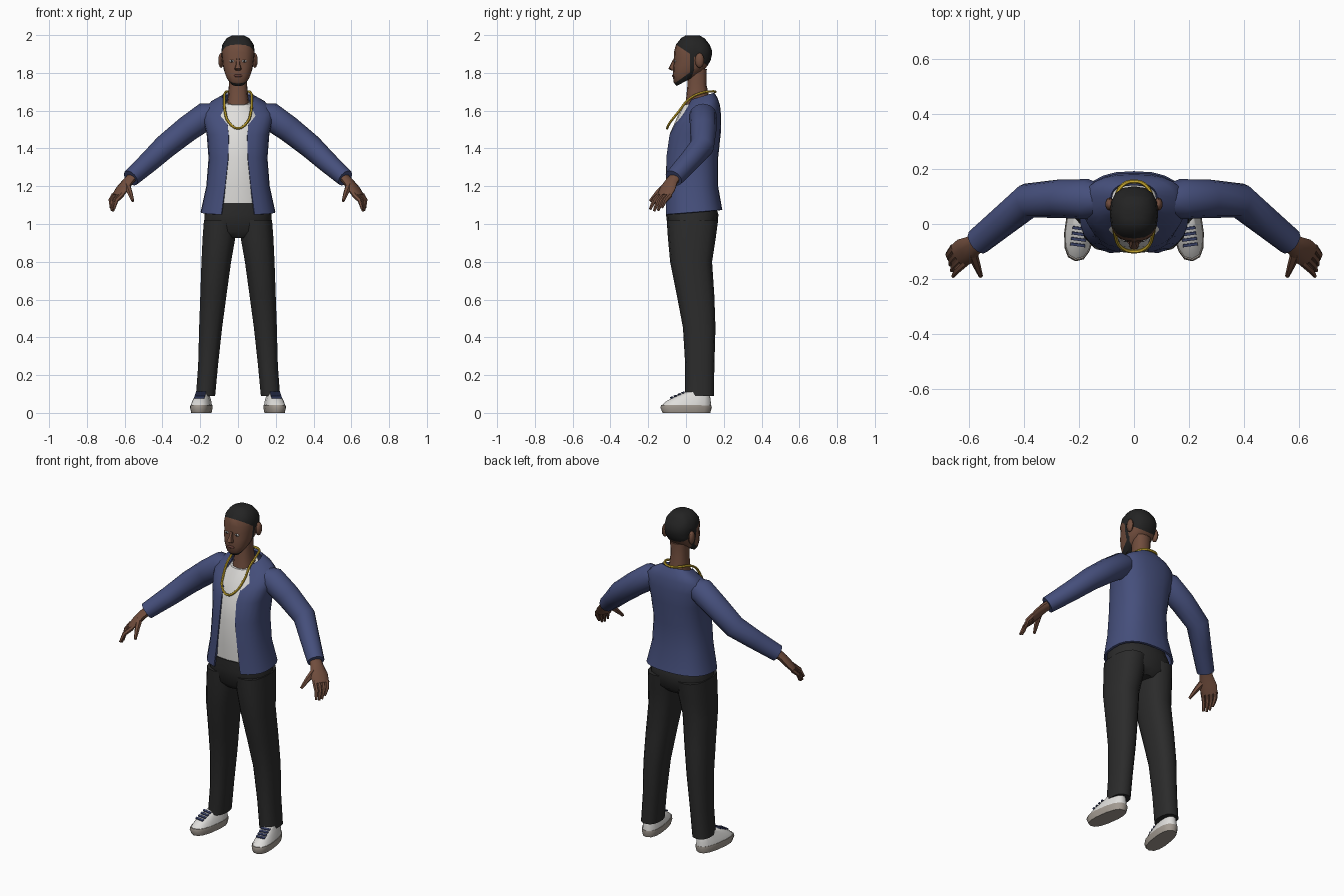
import bpy, bmesh, math
from mathutils import Vector

if "Cube" in bpy.data.objects:
    bpy.data.objects.remove(bpy.data.objects["Cube"])

def material(name, rgb):
    m = bpy.data.materials.new(name)
    m.diffuse_color = (*rgb, 1)
    m.use_nodes = True
    m.node_tree.nodes["Principled BSDF"].inputs["Base Color"].default_value = m.diffuse_color
    return m

NAVY = material("navy cloth", (0.060, 0.078, 0.200))
WHITE = material("white", (0.74, 0.73, 0.71))
SKIN = material("brown skin", (0.165, 0.075, 0.047))
HAIR = material("black hair", (0.017, 0.017, 0.017))
PANTS = material("charcoal cloth", (0.024, 0.024, 0.024))
GOLD = material("gold", (0.62, 0.42, 0.03))
SOLE = material("grey rubber", (0.36, 0.32, 0.28))
LIP = material("lips", (0.12, 0.045, 0.035))

def ring(w, yf, zf, yb, zb, n=16, opening=0, cx=0, p=0.8):
    """Rounded horizontal section, front to back, optionally open at the front."""
    t0 = math.asin((opening / w) ** (1 / p)) if opening else 0
    pts = []
    for i in range(n + (1 if opening else 0)):
        t = t0 + (2 * math.pi - 2 * t0) * i / n
        s, c = math.sin(t), -math.cos(t)
        x = cx + w * math.copysign(abs(s) ** p, s)
        f = 0.5 + 0.5 * math.copysign(abs(c) ** p, c)
        pts.append((x, yf + (yb - yf) * f, zf + (zb - zf) * f))
    return pts

def loft(name, rings, mats, closed=True, mirror=False):
    """Skin a list of equal-length rings; closed lofts get end caps."""
    bm = bmesh.new()
    vs = [[bm.verts.new(p) for p in r] for r in rings]
    n = len(vs[0])
    for a, b in zip(vs, vs[1:]):
        for j in range(n if closed else n - 1):
            k = (j + 1) % n
            bm.faces.new((a[j], a[k], b[k], b[j]))
    if closed:
        bm.faces.new(vs[0][::-1])
        bm.faces.new(vs[-1])
        bmesh.ops.recalc_face_normals(bm, faces=bm.faces)
    me = bpy.data.meshes.new(name)
    bm.to_mesh(me)
    bm.free()
    for m in mats:
        me.materials.append(m)
    ob = bpy.data.objects.new(name, me)
    bpy.context.collection.objects.link(ob)
    if mirror:
        ob.modifiers.new("mirror", 'MIRROR').use_mirror_merge = False
    return ob

def tube(name, pts, radii, wide, mat, sides=10):
    """Mirrored limb along a path; radii are (along wide axis, across it)."""
    pts = [Vector(p) for p in pts]
    rings = []
    for i, p in enumerate(pts):
        d = (pts[min(i + 1, len(pts) - 1)] - pts[max(i - 1, 0)]).normalized()
        u = Vector(wide)
        u = (u - d * u.dot(d)).normalized()
        v = d.cross(u)
        a, b = radii[i]
        rings.append([p + u * a * math.cos(2 * math.pi * k / sides)
                      + v * b * math.sin(2 * math.pi * k / sides) for k in range(sides)])
    return loft(name, rings, [mat], mirror=True)

def ball(name, loc, scale, mat, mirror=False):
    bm = bmesh.new()
    bmesh.ops.create_uvsphere(bm, u_segments=10, v_segments=6, radius=1)
    for v in bm.verts:
        v.co = Vector([l + c * s for l, c, s in zip(loc, v.co, scale)])
    me = bpy.data.meshes.new(name)
    bm.to_mesh(me)
    bm.free()
    me.materials.append(mat)
    ob = bpy.data.objects.new(name, me)
    bpy.context.collection.objects.link(ob)
    if mirror:
        ob.modifiers.new("mirror", 'MIRROR').use_mirror_merge = False

# Head: tilted rings from chin to crown
head = loft("head", [ring(w, yf, zf, yb, zb) for yf, zf, yb, zb, w in [
    (-0.050, 1.730, 0.06, 1.790, 0.042), (-0.066, 1.750, 0.10, 1.820, 0.062),
    (-0.069, 1.785, 0.115, 1.840, 0.074), (-0.069, 1.830, 0.130, 1.865, 0.082),
    (-0.062, 1.870, 0.137, 1.895, 0.086), (-0.064, 1.910, 0.137, 1.920, 0.088),
    (-0.053, 1.950, 0.125, 1.950, 0.083), (-0.025, 1.985, 0.10, 1.982, 0.060),
    (0.000, 1.999, 0.07, 1.999, 0.030)]], [SKIN, HAIR])

# Hairline, beard and sideburns are cut into the head along planes
CUTS = {"hair": ((0, 0.03, 1.895), (0, 0.67, 1)), "jaw": ((0, 0.045, 1.82), (0, -0.72, 1)),
        "cheek": ((0, 0.045, 1.82), (0, 1, -0.36)),
        "burn_a": ((0, 0.022, 1.8), (0, 1, 0)), "burn_b": ((0, 0.042, 1.8), (0, 1, 0))}
bm = bmesh.new()
bm.from_mesh(head.data)
for co, no in CUTS.values():
    bmesh.ops.bisect_plane(bm, geom=bm.verts[:] + bm.edges[:] + bm.faces[:],
                           plane_co=co, plane_no=no, dist=1e-5)
for f in bm.faces:
    c = f.calc_center_median()
    above = {k: (c - Vector(co)).dot(Vector(no)) > 0 for k, (co, no) in CUTS.items()}
    beard = not above["jaw"] and not above["cheek"]
    burn = above["burn_a"] and not above["burn_b"] and c.z > 1.80
    f.material_index = int(above["hair"] or beard or burn)
bm.to_mesh(head.data)
bm.free()

# Face details
loft("nose", [ring(w, yf, z, -0.05, z, 8) for z, w, yf in [
    (1.812, 0.013, -0.076), (1.822, 0.019, -0.094), (1.845, 0.011, -0.082),
    (1.875, 0.008, -0.066)]], [SKIN])
ball("ear", (0.089, 0.072, 1.866), (0.016, 0.024, 0.040), SKIN, True)
ball("eye", (0.033, -0.057, 1.862), (0.014, 0.006, 0.007), WHITE, True)
ball("iris", (0.033, -0.061, 1.862), (0.006, 0.004, 0.006), HAIR, True)
ball("mouth", (0, -0.067, 1.785), (0.024, 0.008, 0.008), LIP)

# Neck
loft("neck", [ring(w, yf, z, yb, z, 12) for z, w, yf, yb in [
    (1.58, 0.070, -0.01, 0.13), (1.66, 0.055, 0.000, 0.125),
    (1.74, 0.048, 0.008, 0.108), (1.82, 0.050, 0.010, 0.110)]], [SKIN])

# Shirt
loft("shirt", [ring(w, yf, zf, yb, zb) for zf, zb, w, yf, yb in [
    (1.07, 1.07, 0.150, -0.098, 0.130), (1.20, 1.20, 0.142, -0.106, 0.140),
    (1.35, 1.35, 0.135, -0.104, 0.145), (1.48, 1.48, 0.140, -0.085, 0.155),
    (1.57, 1.58, 0.125, -0.045, 0.155), (1.63, 1.66, 0.070, -0.012, 0.135)]], [WHITE])

# Open jacket body with cloth thickness
jacket = loft("jacket_body", [ring(w, yf, zf, yb, zb, 22, op) for zf, zb, w, yf, yb, op in [
    (1.05, 1.075, 0.198, -0.114, 0.192, 0.088), (1.20, 1.20, 0.168, -0.110, 0.170, 0.068),
    (1.35, 1.35, 0.156, -0.108, 0.170, 0.052), (1.47, 1.48, 0.166, -0.090, 0.184, 0.050),
    (1.53, 1.57, 0.184, -0.060, 0.186, 0.055), (1.57, 1.63, 0.185, -0.030, 0.180, 0.068),
    (1.615, 1.665, 0.148, 0.000, 0.168, 0.074), (1.655, 1.695, 0.086, 0.015, 0.150, 0.062)]],
    [NAVY], closed=False)
solid = jacket.modifiers.new("thickness", 'SOLIDIFY')
solid.thickness, solid.offset = 0.012, -1

# Sleeves
tube("sleeve", [(0.11, 0.09, 1.60), (0.165, 0.09, 1.575), (0.27, 0.092, 1.502),
                (0.385, 0.085, 1.410), (0.47, 0.015, 1.330), (0.568, -0.065, 1.243)],
     [(0.05, 0.04), (0.073, 0.073), (0.070, 0.069), (0.064, 0.064), (0.056, 0.056),
      (0.050, 0.047)], (0, 1, 0), NAVY, 12)

# Hands: flattened palm, four fingers and a thumb
WIDE = Vector((0.62, 0.78, -0.05))
tube("palm", [(0.55, -0.05, 1.258), (0.585, -0.078, 1.222), (0.613, -0.098, 1.185),
              (0.640, -0.117, 1.148)],
     [(0.032, 0.026), (0.038, 0.024), (0.050, 0.022), (0.046, 0.015)], WIDE, SKIN)
knuckle = Vector((0.634, -0.112, 1.156))
for i in range(4):
    s = i / 3
    base = knuckle + WIDE * (-0.036 + 0.072 * s)
    tip = Vector((0.658, -0.190, 1.078)).lerp(Vector((0.672, -0.128, 1.085)), s)
    tip.z -= 0.014 * math.sin(math.pi * s)
    mid = (base + tip) / 2 + Vector((0.010, -0.004, 0.006))
    tube("finger", [base, mid, tip], [(0.013, 0.014), (0.012, 0.012), (0.007, 0.007)],
         WIDE, SKIN, 6)
tube("thumb", [(0.588, -0.105, 1.205), (0.572, -0.150, 1.165), (0.557, -0.190, 1.122)],
     [(0.020, 0.018), (0.015, 0.014), (0.008, 0.008)], WIDE, SKIN, 6)

# Trousers: hips and two legs
loft("hips", [ring(w, yf, z, yb, z) for z, w, yf, yb in [
    (0.925, 0.130, -0.06, 0.125), (0.96, 0.180, -0.093, 0.160), (1.05, 0.178, -0.106, 0.172),
    (1.112, 0.160, -0.107, 0.150)]], [PANTS])
loft("leg", [ring((o - i) / 2, yf, z, yb, z, 14, cx=(o + i) / 2) for z, i, o, yf, yb in [
    (0.09, 0.120, 0.224, -0.004, 0.148), (0.25, 0.105, 0.212, -0.004, 0.150),
    (0.45, 0.083, 0.207, -0.016, 0.156), (0.62, 0.060, 0.201, -0.048, 0.150),
    (0.80, 0.035, 0.195, -0.084, 0.138), (0.93, 0.012, 0.189, -0.096, 0.158),
    (1.02, 0.005, 0.182, -0.102, 0.170)]], [PANTS], mirror=True)

# Shoes, turned slightly outward
def turned(pts):
    a, out = math.radians(8), []
    for x, y, z in pts:
        out.append((0.194 + x * math.cos(a) - y * math.sin(a),
                    y * math.cos(a) + x * math.sin(a), z))
    return out

loft("sole", [turned(ring(w, yf, zf, yb, zb, 14)) for w, yf, zf, yb, zb in [
    (0.050, -0.125, 0.0, 0.130, 0.0), (0.056, -0.137, 0.028, 0.138, 0.03),
    (0.054, -0.132, 0.042, 0.136, 0.04)]], [SOLE], mirror=True)
loft("shoe_upper", [turned(ring(w, yf, zf, yb, zb, 14)) for w, yf, zf, yb, zb in [
    (0.052, -0.129, 0.040, 0.134, 0.038), (0.047, -0.105, 0.062, 0.132, 0.065),
    (0.036, -0.060, 0.085, 0.128, 0.095), (0.030, -0.005, 0.110, 0.120, 0.110)]],
    [WHITE], mirror=True)
for i in range(4):
    y, z = -0.076 + 0.02 * i, 0.081 + 0.0085 * i
    loft("lace", [turned([(sx, y - 0.005, z - 0.005), (sx, y + 0.005, z - 0.001),
                          (sx, y + 0.004, z + 0.006), (sx, y - 0.006, z + 0.002)])
                  for sx in (-0.027, 0.027)], [NAVY], mirror=True)

# Gold neck chain
half = [(0.045, 0.138, 1.702), (0.068, 0.085, 1.695), (0.072, 0.015, 1.660),
        (0.068, -0.042, 1.590), (0.046, -0.086, 1.535)]
path = [(0, 0.155, 1.700)] + half + [(0, -0.100, 1.506)] + [(-x, y, z) for x, y, z in half[::-1]]
cu = bpy.data.curves.new("chain", 'CURVE')
cu.dimensions, cu.bevel_depth, cu.bevel_resolution, cu.resolution_u = '3D', 0.007, 1, 4
sp = cu.splines.new('BEZIER')
sp.bezier_points.add(len(path) - 1)
for bp, p in zip(sp.bezier_points, path):
    bp.co = p
    bp.handle_left_type = bp.handle_right_type = 'AUTO'
sp.use_cyclic_u = True
cu.materials.append(GOLD)
bpy.context.collection.objects.link(bpy.data.objects.new("chain", cu))

# Apply modifiers and shade
bpy.ops.object.select_all(action='SELECT')
bpy.context.view_layer.objects.active = head
bpy.ops.object.convert(target='MESH')
bpy.ops.object.shade_smooth_by_angle(angle=math.radians(45))
